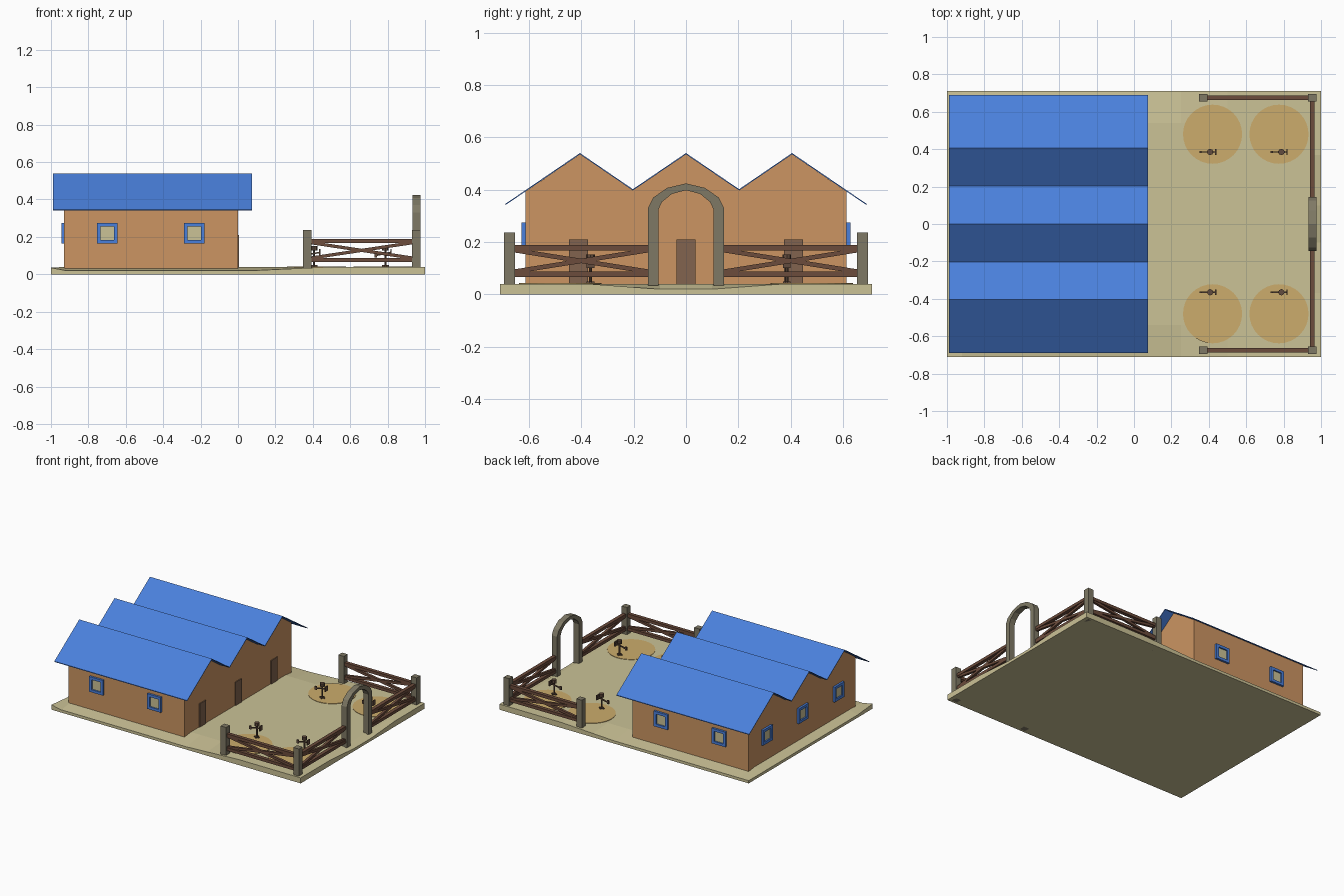
import bpy, bmesh, math
from mathutils import Vector

if "Cube" in bpy.data.objects:
    bpy.data.objects.remove(bpy.data.objects["Cube"])


def material(name, rgb):
    m = bpy.data.materials.new(name)
    lin = [((c / 255 + 0.055) / 1.055) ** 2.4 for c in rgb]
    m.diffuse_color = (*lin, 1)
    m.use_nodes = True
    m.node_tree.nodes["Principled BSDF"].inputs["Base Color"].default_value = m.diffuse_color
    return m


SAND = material("sand", (203, 194, 150))
PATCH = material("packed earth", (204, 172, 108))
WALL = material("orange plaster", (204, 149, 98))
ROOF = material("blue roof", (74, 128, 220))
STONE = material("grey stone", (127, 121, 101))
RAIL = material("red brown wood", (108, 76, 60))
DOOR = material("door wood", (130, 100, 78))
DUMMY = material("dark wood", (98, 76, 62))


def finish(name, bm, mat):
    bmesh.ops.recalc_face_normals(bm, faces=bm.faces)
    me = bpy.data.meshes.new(name)
    bm.to_mesh(me)
    bm.free()
    me.materials.append(mat)
    ob = bpy.data.objects.new(name, me)
    bpy.context.collection.objects.link(ob)
    return ob


def box(name, lo, hi, mat):
    bm = bmesh.new()
    bmesh.ops.create_cube(bm, size=1)
    for v in bm.verts:
        v.co = [(a + b) / 2 + c * (b - a) for a, b, c in zip(lo, hi, v.co)]
    return finish(name, bm, mat)


def prism(name, profile, x0, x1, mat):
    """Extrude a (y, z) outline along x."""
    bm = bmesh.new()
    f = bm.faces.new([bm.verts.new((x0, y, z)) for y, z in profile])
    new = bmesh.ops.extrude_face_region(bm, geom=[f])["geom"]
    bmesh.ops.translate(bm, vec=(x1 - x0, 0, 0),
                        verts=[g for g in new if isinstance(g, bmesh.types.BMVert)])
    return finish(name, bm, mat)


def beam(name, a, b, width, height, mat):
    """Square bar between two points."""
    a, b = Vector(a), Vector(b)
    d = b - a
    ob = box(name, (-d.length / 2, -width / 2, -height / 2),
             (d.length / 2, width / 2, height / 2), mat)
    ob.location = (a + b) / 2
    ob.rotation_euler = (0, -math.asin(d.z / d.length), math.atan2(d.y, d.x))
    return ob


def disc(name, x, y, z0, z1, r, mat, n):
    bm = bmesh.new()
    bmesh.ops.create_cone(bm, cap_ends=True, segments=n, radius1=r, radius2=r, depth=z1 - z0)
    bmesh.ops.translate(bm, vec=(x, y, (z0 + z1) / 2), verts=bm.verts)
    return finish(name, bm, mat)


# Ground slab with worn, lowered edges
XS = [-1, -0.92, 0.08, 0.25, 0.5, 0.95, 1]
YS = [-0.71, -0.54, -0.37, -0.1, 0.1, 0.37, 0.54, 0.71]


def ground_height(x, y):
    if x == 1:
        return 0.02 if abs(y) <= 0.1 else 0.04
    if x == -1:
        return 0.035 if y < -0.6 else 0.02
    if abs(y) > 0.7 and x < 0.4:
        return 0.028 if x > 0.2 else 0.02
    return 0.04


bm = bmesh.new()
grid = [[bm.verts.new((x, y, ground_height(x, y))) for y in YS] for x in XS]
for i in range(len(XS) - 1):
    for j in range(len(YS) - 1):
        bm.faces.new((grid[i][j], grid[i + 1][j], grid[i + 1][j + 1], grid[i][j + 1]))
rim = [e for e in bm.edges if e.is_boundary]
skirt = [g for g in bmesh.ops.extrude_edge_only(bm, edges=rim)["geom"]
         if isinstance(g, bmesh.types.BMVert)]
for v in skirt:
    v.co.z = 0
bmesh.ops.contextual_create(bm, geom=[e for e in bm.edges if e.is_boundary])
finish("ground", bm, SAND)

# Hall with three gables
ridge = [(-0.405, 0.535), (-0.203, 0.397), (0, 0.535), (0.203, 0.397), (0.405, 0.535)]
prism("hall_walls", [(-0.613, 0.02), (-0.613, 0.393)] + ridge + [(0.613, 0.393), (0.613, 0.02)],
      -0.93, 0.0, WALL)

# Thin zigzag roof
top = [(-0.69, 0.341)] + ridge + [(0.69, 0.341)]
prism("roof", [(y, z + 0.005) for y, z in top] + [(y, z) for y, z in reversed(top)],
      -0.99, 0.075, ROOF)


# Windows: frame bars around a pane, built facing -y then turned into place
def window(x, y, angle):
    r, t, d = 0.055, 0.019, 0.015
    parts = [box("window_pane", (-r + t, -0.005, -r + t), (r - t, 0.002, r - t), SAND)]
    for s in (-1, 1):
        a, b = sorted((s * r, s * (r - t)))
        parts.append(box("window_side", (a, -d, -r), (b, 0.002, r), ROOF))
        parts.append(box("window_bar", (-r + t, -d, a), (r - t, 0.002, b), ROOF))
    for p in parts:
        p.location = (x, y, 0.22)
        p.rotation_euler.z = angle


for x in (-0.70, -0.235):
    window(x, -0.613, 0)
    window(x, 0.613, math.pi)
for y in (-0.41, 0, 0.41):
    window(-0.93, y, -math.pi / 2)
    box("door", (-0.002, y - 0.036, 0.03), (0.006, y + 0.036, 0.21), DOOR)

# Stone corner posts
PX, PY = (0.37, 0.953), 0.675
for x in PX:
    for s in (-1, 1):
        box("stone_post", (x - 0.022, s * PY - 0.021, 0), (x + 0.022, s * PY + 0.021, 0.237), STONE)

# Stone gate arch
outer = [(0.145, 0.035), (0.145, 0.33), (0.125, 0.37), (0.072, 0.407), (0, 0.424)]
inner = [(0.105, 0.035), (0.105, 0.325), (0.092, 0.353), (0.054, 0.384), (0, 0.398)]


def full(half):
    return half + [(-y, z) for y, z in reversed(half[:-1])]


prism("gate_arch", full(outer) + full(inner)[::-1], 0.932, 0.975, STONE)


# Fence runs: two rails and a pair of crossed braces
def fence(a, b):
    (ax, ay), (bx, by) = a, b
    for z in (0.178, 0.077):
        beam("fence_rail", (ax, ay, z), (bx, by, z), 0.026, 0.021, RAIL)
    for z0, z1 in ((0.172, 0.084), (0.084, 0.172)):
        beam("fence_brace", (ax, ay, z0), (bx, by, z1), 0.018, 0.017, RAIL)


for s in (-1, 1):
    fence((PX[0], s * PY), (PX[1], s * PY))
    fence((PX[1], s * PY), (PX[1], s * 0.125))

# Earth patches, each with a practice dummy
for x in (0.42, 0.775):
    for s in (-1, 1):
        disc("earth_patch", x, s * 0.48, 0.036, 0.043, 0.158, PATCH, 32)
        dx, dy = (0.407 if x < 0.5 else 0.788), s * 0.375 + 0.01
        disc("dummy_pole", dx, dy, 0.04, 0.15, 0.006, DUMMY, 8)
        disc("dummy_head", dx, dy, 0.128, 0.152, 0.017, DUMMY, 8)
        box("dummy_foot", (dx - 0.018, dy - 0.005, 0.04), (dx + 0.018, dy + 0.005, 0.05), DUMMY)
        box("dummy_foot_cross", (dx - 0.005, dy - 0.015, 0.04), (dx + 0.005, dy + 0.015, 0.05), DUMMY)
        beam("dummy_arm", (dx - 0.055, dy, 0.10), (dx + 0.032, dy, 0.118), 0.007, 0.008, DUMMY)
        box("dummy_shield", (dx + 0.027, dy - 0.015, 0.10), (dx + 0.034, dy + 0.015, 0.135), DUMMY)
        box("dummy_club", (dx - 0.058, dy - 0.005, 0.09), (dx - 0.045, dy + 0.005, 0.115), DUMMY)
